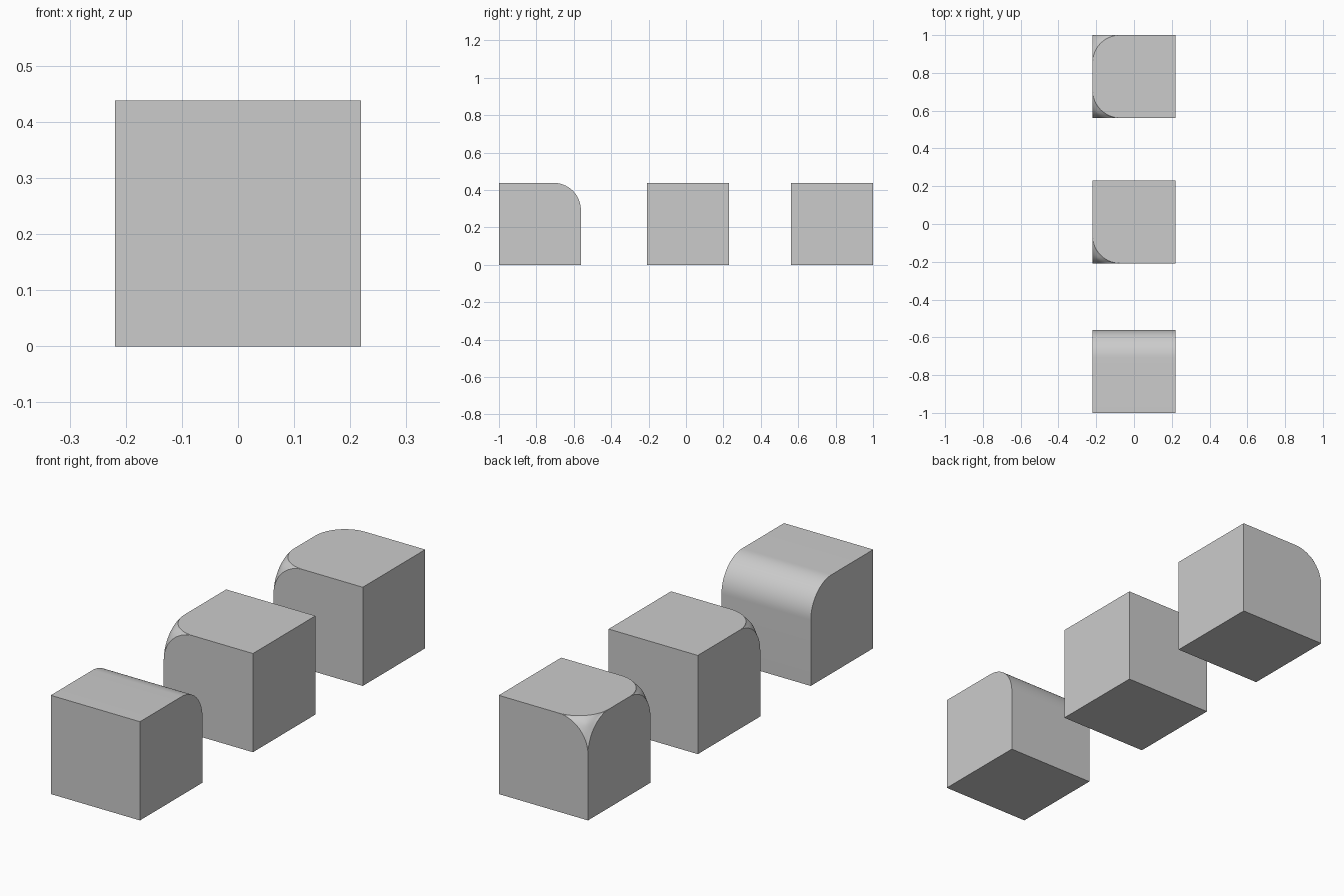
import bpy, bmesh
from mathutils import Vector
from math import radians

if "Cube" in bpy.data.objects:
    bpy.data.objects.remove(bpy.data.objects["Cube"])

SIDE, R = 0.438, 0.146
H = SIDE / 2


def cube(name, y, affect, picks):
    """Cube standing on z = 0, with the picked corners or edge rounded."""
    bm = bmesh.new()
    bmesh.ops.create_cube(bm, size=SIDE)
    verts = [v for v in bm.verts
             if any((v.co - Vector(p) * H).length < 1e-4 for p in picks)]
    geom = verts
    if affect == 'EDGES':
        geom = [e for e in bm.edges if all(v in verts for v in e.verts)]
    bmesh.ops.bevel(bm, geom=geom, offset=R, offset_type='OFFSET', segments=20,
                    profile=0.5, affect=affect, clamp_overlap=True)
    mesh = bpy.data.meshes.new(name)
    bm.to_mesh(mesh)
    bm.free()
    ob = bpy.data.objects.new(name, mesh)
    bpy.context.collection.objects.link(ob)
    ob.location = (0, y, H)
    bpy.ops.object.select_all(action='DESELECT')
    ob.select_set(True)
    bpy.context.view_layer.objects.active = ob
    bpy.ops.object.shade_smooth_by_angle(angle=radians(20))


# Front cube: top back edge rounded
cube("rounded_edge_cube", -1 + H, 'EDGES', [(-1, 1, 1), (1, 1, 1)])
# Middle cube: one top corner rounded
cube("one_corner_cube", 0.011, 'VERTICES', [(-1, -1, 1)])
# Back cube: two top corners rounded
cube("two_corner_cube", 1 - H, 'VERTICES', [(-1, -1, 1), (-1, 1, 1)])
